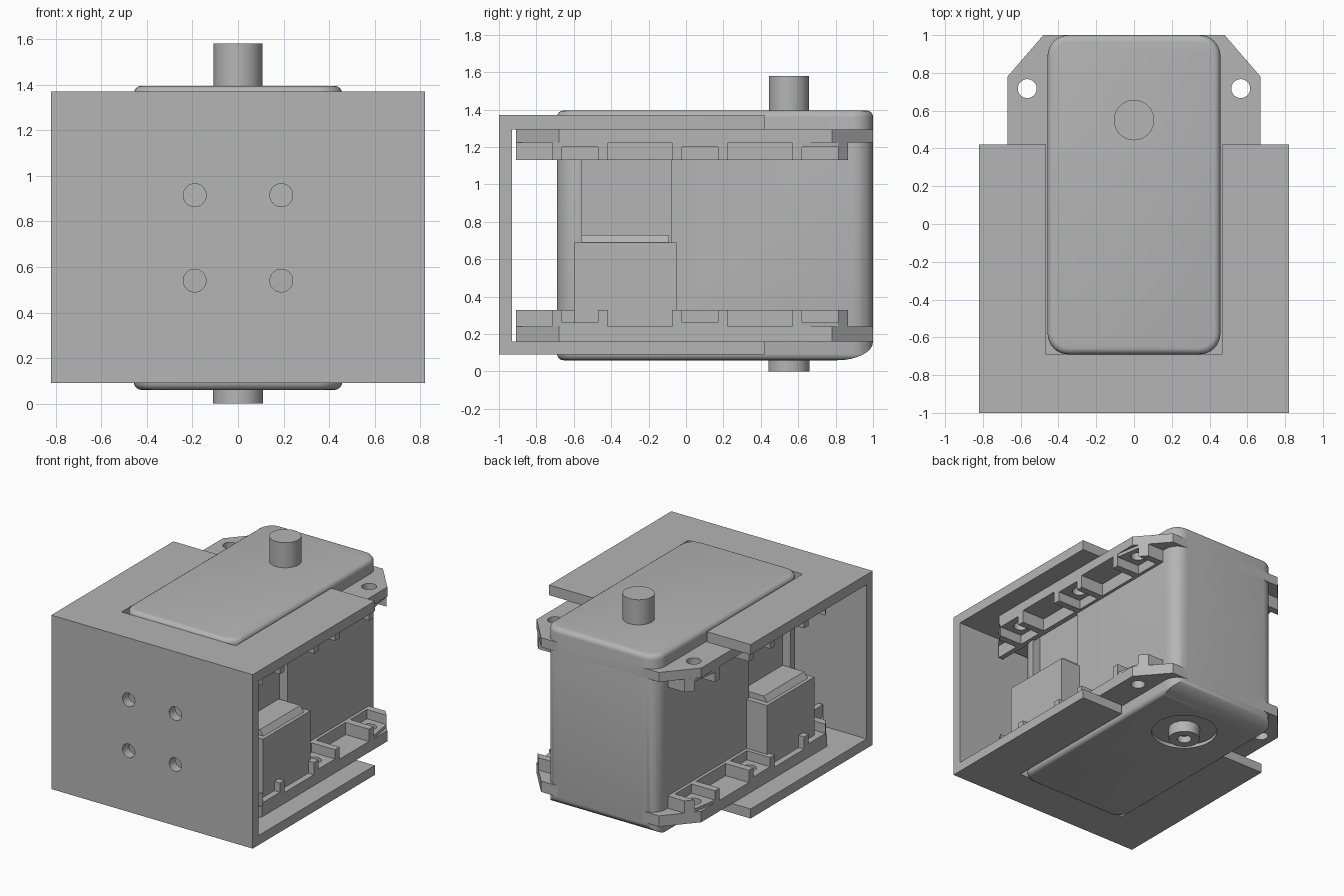
import bpy, bmesh
from math import sin, cos, pi

if "Cube" in bpy.data.objects:
    bpy.data.objects.remove(bpy.data.objects["Cube"])

grey = bpy.data.materials.new("matte grey")
grey.use_nodes = True
grey.diffuse_color = (0.46, 0.46, 0.46, 1)
grey.node_tree.nodes["Principled BSDF"].inputs["Base Color"].default_value = (0.46, 0.46, 0.46, 1)


def finish(name, bm):
    bmesh.ops.recalc_face_normals(bm, faces=bm.faces)
    mesh = bpy.data.meshes.new(name)
    bm.to_mesh(mesh)
    bm.free()
    mesh.materials.append(grey)
    obj = bpy.data.objects.new(name, mesh)
    bpy.context.collection.objects.link(obj)
    return obj


def prism(name, points, low, high, axis="z"):
    """Extrude a 2D outline along an axis."""
    place = {"z": lambda a, b, c: (a, b, c),
             "x": lambda a, b, c: (c, a, b),
             "y": lambda a, b, c: (a, c, b)}[axis]
    bm = bmesh.new()
    lower = [bm.verts.new(place(a, b, low)) for a, b in points]
    upper = [bm.verts.new(place(a, b, high)) for a, b in points]
    bm.faces.new(lower)
    bm.faces.new(upper)
    n = len(points)
    for i in range(n):
        j = (i + 1) % n
        bm.faces.new((lower[i], lower[j], upper[j], upper[i]))
    return finish(name, bm)


def box(name, x0, x1, y0, y1, z0, z1):
    return prism(name, [(x0, y0), (x1, y0), (x1, y1), (x0, y1)], z0, z1)


def cylinder(name, a, b, radius, low, high, axis="z"):
    ring = [(a + radius * cos(2 * pi * i / 48), b + radius * sin(2 * pi * i / 48)) for i in range(48)]
    return prism(name, ring, low, high, axis)


def select(obj):
    bpy.ops.object.select_all(action="DESELECT")
    bpy.context.view_layer.objects.active = obj
    obj.select_set(True)


def boolean(obj, tools, operation="DIFFERENCE"):
    for tool in tools:
        mod = obj.modifiers.new("cut", "BOOLEAN")
        mod.operation = operation
        mod.solver = "EXACT"
        mod.object = tool
        select(obj)
        bpy.ops.object.modifier_apply(modifier=mod.name)
        bpy.data.objects.remove(tool)


def smooth(obj):
    select(obj)
    bpy.ops.object.shade_smooth_by_angle(angle=0.6)


# U-shaped bracket: front plate plus two slotted arms
front_plate = box("bracket_front", -0.82, 0.82, -1, -0.93, 0.09, 1.37)
boolean(front_plate, [cylinder("cutter", x, z, 0.05, -1.1, -0.8, "y")
                      for x in (-0.19, 0.19) for z in (0.54, 0.915)])
smooth(front_plate)
arm = [(-0.82, -0.93), (0.82, -0.93), (0.82, 0.42), (0.465, 0.42),
       (0.465, -0.69), (-0.465, -0.69), (-0.465, 0.42), (-0.82, 0.42)]
prism("bracket_top", arm, 1.295, 1.37)
prism("bracket_bottom", arm, 0.09, 0.16)

# Motor case with rounded corners and a curved lower rear edge
bm = bmesh.new()
bmesh.ops.create_cube(bm, size=1)
for v in bm.verts:
    v.co.x *= 0.915
    v.co.y = v.co.y * 1.69 + 0.155
    v.co.z = v.co.z * 1.335 + 0.7275
upright = [e for e in bm.edges if abs(e.verts[0].co.z - e.verts[1].co.z) > 0.5]
bmesh.ops.bevel(bm, geom=upright, offset=0.11, segments=8, profile=0.5, affect="EDGES")
caps = [f for f in bm.faces if abs(f.normal.z) > 0.9]
rims = list({e for f in caps for e in f.edges})
bmesh.ops.bevel(bm, geom=rims, offset=0.035, segments=4, profile=0.5, affect="EDGES")
case = finish("motor_case", bm)
curve = [(0.81 + 0.19 * sin(i * pi / 16), 0.16 - 0.1 * cos(i * pi / 16)) for i in range(9)]
side_profile = [(-0.8, 0.0), (0.81, 0.0)] + curve + [(1.1, 0.16), (1.1, 1.5), (-0.8, 1.5)]
boolean(case, [prism("cutter", side_profile, -0.7, 0.7, "x")], "INTERSECT")
boolean(case, [box("cutter", s * 0.395, s * 0.6, -0.56, -0.08, 0.3, 1.18) if s > 0 else
               box("cutter", -0.6, -0.395, -0.56, -0.08, 0.3, 1.18) for s in (-1, 1)])
boolean(case, [cylinder("cutter", 0, 0.55, 0.23, 0, 0.085)])
smooth(case)

# Output shaft and lower pivot
smooth(cylinder("output_shaft", 0, 0.55, 0.107, 1.38, 1.58))
pivot = cylinder("lower_pivot", 0, 0.55, 0.11, 0, 0.1)
boolean(pivot, [cylinder("cutter", 0, 0.55, 0.05, -0.1, 0.05)])
smooth(pivot)


def edge_x(y):
    """Half width of the mounting flange, with its chamfered ends."""
    if y > 0.78:
        return 0.67 - (y - 0.78) * 0.86
    if y < -0.68:
        return 0.67 - (-0.68 - y) * 0.83
    return 0.67


def mirrored(name, points, low, high):
    for side, s in (("left", 1), ("right", -1)):
        prism(name + "_" + side, [(s * x, y) for x, y in points], low, high)


# Mounting flanges with ribs and open screw pockets
screws = (-0.567, 0.075, 0.717)
half = [(0.48, -0.91), (0.67, -0.68), (0.67, 0.78), (0.48, 1.0)]
outline = half + [(-x, y) for x, y in reversed(half)]
for label, z_plate, z_pad, z_rib in (("upper", (1.225, 1.295), (1.2, 1.225), (1.13, 1.225)),
                                     ("lower", (0.16, 0.24), (0.24, 0.262), (0.24, 0.33))):
    flange = prism(label + "_flange", outline, *z_plate)
    boolean(flange, [cylinder("cutter", s * 0.565, y, 0.05, -0.1, 1.6)
                     for s in (-1, 1) for y in screws])
    smooth(flange)
    mirrored(label + "_long_rib", [(0.44, -0.91), (0.48, -0.91), (0.48, 0.86), (0.44, 0.86)], *z_rib)
    for number, y in enumerate(screws):
        for y0, y1 in ((y - 0.15, y - 0.097), (y + 0.097, y + 0.15)):
            mirrored(f"{label}_pocket_wall_{number}",
                     [(0.46, y0), (edge_x(y0), y0), (edge_x(y1), y1), (0.46, y1)], *z_rib)
        for s in (-1, 1):
            pad = prism(f"{label}_screw_pad_{number}",
                        [(s * 0.46, y - 0.1), (s * 0.67, y - 0.1), (s * edge_x(y + 0.1), y + 0.1),
                         (s * 0.46, y + 0.1)], *z_pad)
            boolean(pad, [cylinder("cutter", s * 0.565, y, 0.05, -0.1, 1.6)])
            smooth(pad)

# Side connector housings with a stepped, sloping cap
for side, s in (("left", 1), ("right", -1)):
    prism("connector_" + side, [(s * 0.39, -0.6), (s * 0.625, -0.6),
                                (s * 0.625, -0.05), (s * 0.39, -0.05)], 0.24, 0.69)
    prism("connector_cap_" + side, [(s * 0.39, 0.69), (s * 0.6, 0.69),
                                    (s * 0.57, 0.73), (s * 0.39, 0.73)], -0.56, -0.09, "y")
